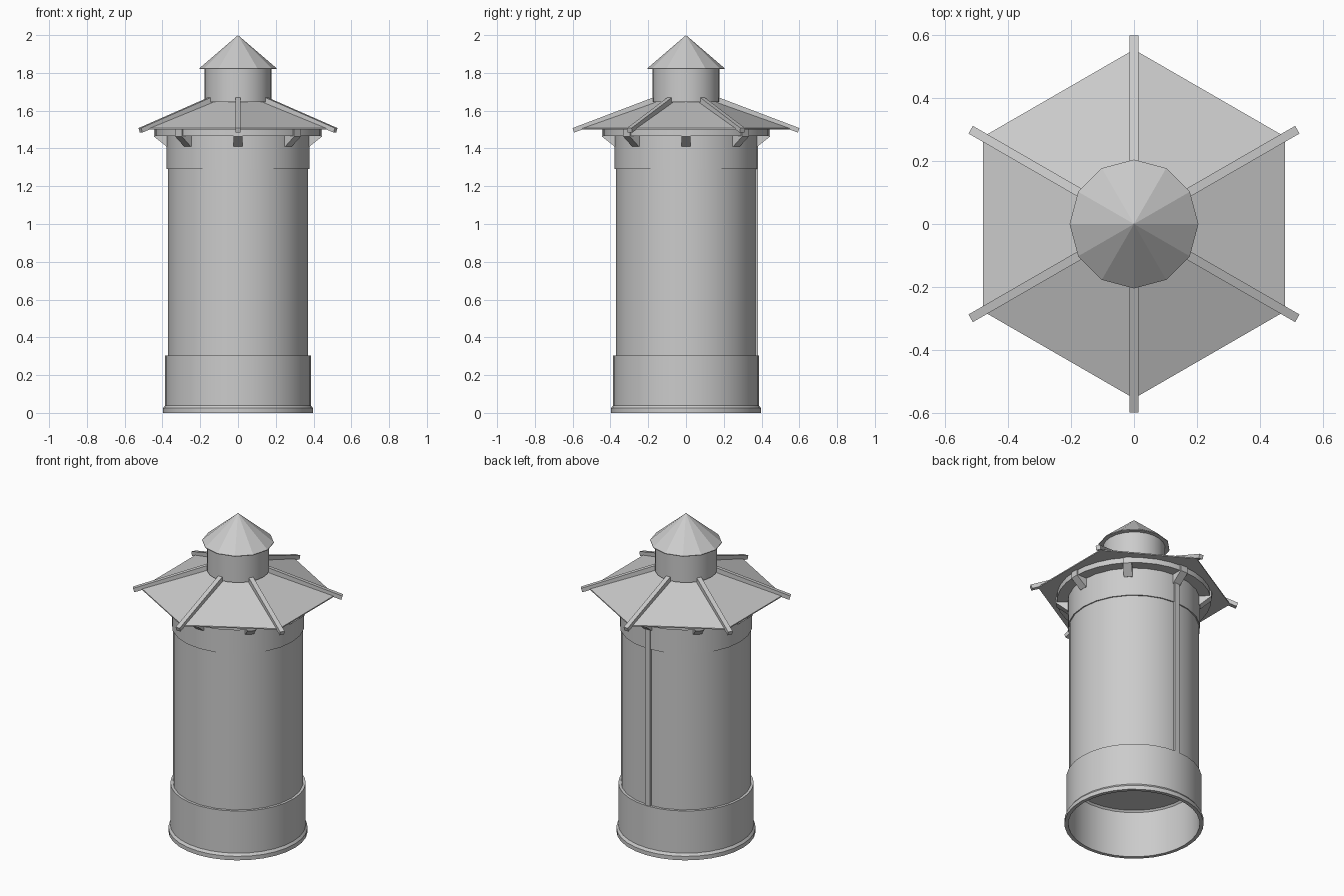
import bpy
import bmesh
import math
from mathutils import Matrix

cube = bpy.data.objects.get("Cube")
if cube:
    bpy.data.objects.remove(cube, do_unlink=True)

grey = bpy.data.materials.new("plain grey")
grey.use_nodes = True
COLOUR = (0.6, 0.6, 0.6, 1)
grey.diffuse_color = COLOUR
for node in grey.node_tree.nodes:
    if node.type == "BSDF_PRINCIPLED":
        node.inputs["Base Color"].default_value = COLOUR


def finish(name, bm, smooth=False):
    """Turn a bmesh into a grey object."""
    bmesh.ops.remove_doubles(bm, verts=bm.verts, dist=0.0001)
    bmesh.ops.recalc_face_normals(bm, faces=bm.faces)
    mesh = bpy.data.meshes.new(name)
    bm.to_mesh(mesh)
    bm.free()
    mesh.materials.append(grey)
    ob = bpy.data.objects.new(name, mesh)
    bpy.context.collection.objects.link(ob)
    if smooth:
        bpy.ops.object.select_all(action="DESELECT")
        ob.select_set(True)
        bpy.context.view_layer.objects.active = ob
        bpy.ops.object.shade_smooth_by_angle(angle=math.radians(32))
    return ob


def lathe(name, profile, sides, smooth=True, turn=0.0, closed=False):
    """Revolve (radius, z) points about the z axis."""
    bm = bmesh.new()
    points = list(profile) + ([profile[0]] if closed else [])
    verts = [bm.verts.new((r, 0, z)) for r, z in points]
    edges = [bm.edges.new(pair) for pair in zip(verts, verts[1:])]
    bmesh.ops.rotate(bm, verts=verts, matrix=Matrix.Rotation(turn, 3, "Z"))
    bmesh.ops.spin(bm, geom=verts + edges, cent=(0, 0, 0), axis=(0, 0, 1),
                   angle=math.tau, steps=sides, use_duplicate=False)
    return finish(name, bm, smooth)


def radial_bar(name, profile, width, angle):
    """Extrude a (radius, z) outline sideways and turn it about z."""
    bm = bmesh.new()
    face = bm.faces.new([bm.verts.new((r, -width / 2, z)) for r, z in profile])
    new = bmesh.ops.extrude_face_region(bm, geom=[face])["geom"]
    moved = [g for g in new if isinstance(g, bmesh.types.BMVert)]
    bmesh.ops.translate(bm, verts=moved, vec=(0, width, 0))
    bmesh.ops.rotate(bm, verts=bm.verts, matrix=Matrix.Rotation(angle, 3, "Z"))
    return finish(name, bm)


# Open base tube with a flared foot
lathe("base", [(0.397, 0), (0.397, 0.025), (0.386, 0.04), (0.386, 0.305),
               (0.36, 0.305), (0.375, 0.29), (0.375, 0)], 32, closed=True)

# Closed tower body and the collar around its top
lathe("tower_body", [(0, 0.3), (0.371, 0.3), (0.371, 1.47), (0, 1.47)], 24)
lathe("collar", [(0.36, 1.29), (0.378, 1.29), (0.378, 1.47), (0.36, 1.47)],
      24, closed=True)

# Ring under the eaves
lathe("eaves_ring", [(0.36, 1.467), (0.44, 1.467), (0.44, 1.503), (0.36, 1.503)],
      32, closed=True)

# Brackets carrying the ring
for i in range(8):
    radial_bar(f"bracket_{i + 1}", [(0.35, 1.41), (0.378, 1.41), (0.445, 1.463),
                                    (0.445, 1.5), (0.35, 1.5)], 0.05, i * math.tau / 8)

# Vertical strip up the back
radial_bar("back_strip", [(0.35, 0.3), (0.382, 0.3), (0.382, 1.46), (0.35, 1.46)],
           0.034, math.pi / 2)

# Six-sided roof with a rib on each hip
lathe("roof", [(0, 1.5), (0.555, 1.5), (0.555, 1.507), (0.16, 1.647), (0, 1.647)],
      6, smooth=False, turn=math.pi / 2)
for i in range(6):
    radial_bar(f"roof_rib_{i + 1}", [(0.16, 1.645), (0.592, 1.484), (0.6, 1.508),
                                     (0.168, 1.672)], 0.028, math.pi / 2 + i * math.tau / 6)

# Lantern drum and its pointed cap
lathe("lantern_drum", [(0, 1.645), (0.177, 1.645), (0.177, 1.825), (0, 1.825)], 24)
lathe("lantern_cap", [(0, 1.82), (0.205, 1.82), (0.205, 1.824), (0, 2)],
      12, smooth=False)
